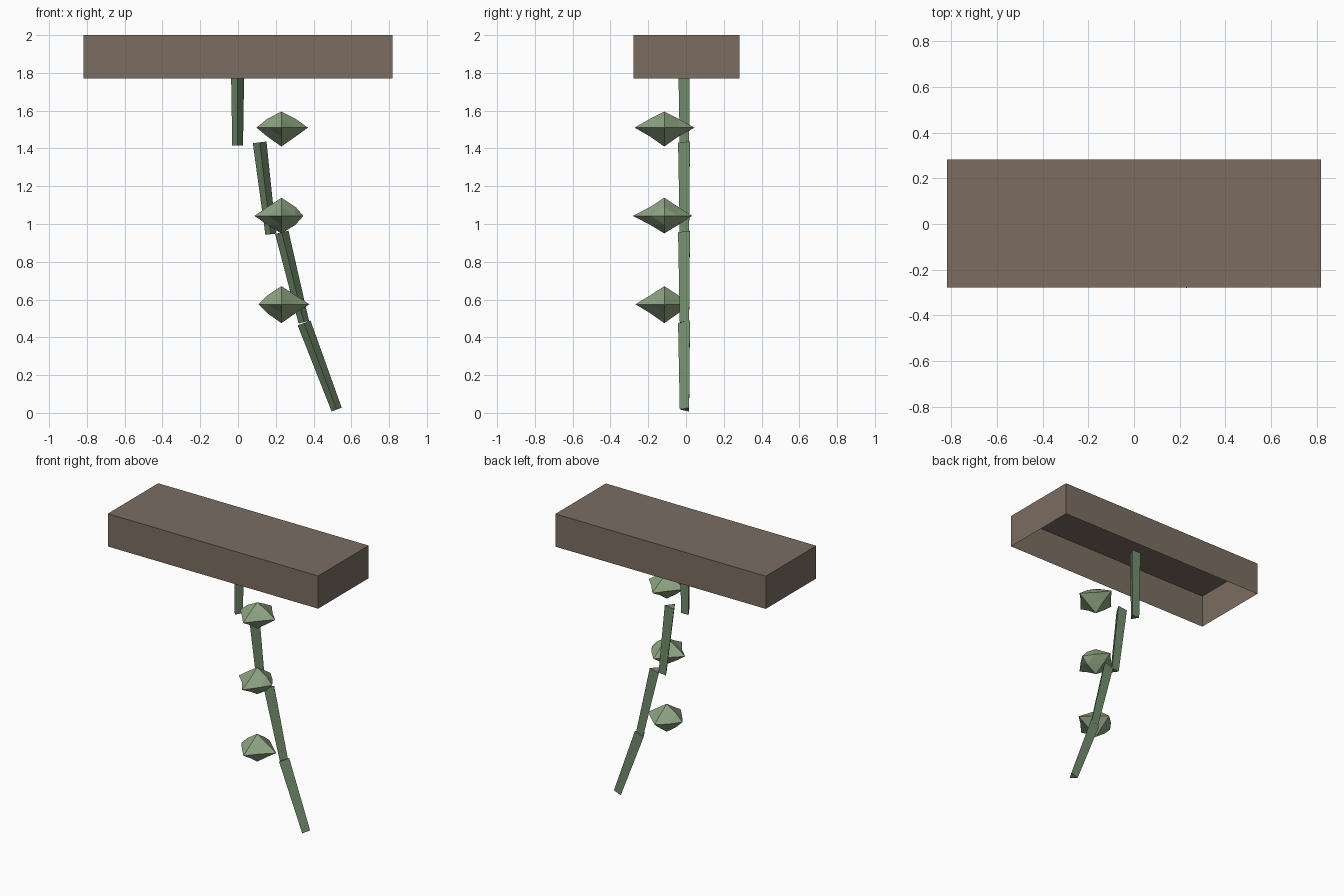
import bpy, bmesh, math
from mathutils import Matrix, Vector

if "Cube" in bpy.data.objects:
    bpy.data.objects.remove(bpy.data.objects["Cube"])


def material(name, rgb):
    m = bpy.data.materials.new(name)
    m.diffuse_color = (*rgb, 1)
    m.use_nodes = True
    m.node_tree.nodes["Principled BSDF"].inputs["Base Color"].default_value = m.diffuse_color
    return m


def finish(bm, name, mat):
    bmesh.ops.recalc_face_normals(bm, faces=bm.faces[:])
    me = bpy.data.meshes.new(name)
    bm.to_mesh(me)
    bm.free()
    me.materials.append(mat)
    ob = bpy.data.objects.new(name, me)
    bpy.context.collection.objects.link(ob)
    return ob


brown = material("box_brown", (0.20, 0.155, 0.12))
stem_green = material("stem_green", (0.17, 0.27, 0.155))
leaf_green = material("leaf_green", (0.27, 0.37, 0.22))

# Planter box: thin shell, open underneath
bm = bmesh.new()
bmesh.ops.create_cube(bm, size=1)
bm.normal_update()
bottom = [f for f in bm.faces if f.normal.z < -0.5]
bmesh.ops.delete(bm, geom=bottom, context='FACES_ONLY')
bmesh.ops.transform(bm, verts=bm.verts[:], matrix=Matrix.Translation((0, 0.002, 1.885))
                    @ Matrix.Diagonal((1.636, 0.56, 0.23, 1)))
box = finish(bm, "planter_box", brown)
# keep the outside facing outward
bm = bmesh.new()
bm.from_mesh(box.data)
bm.normal_update()
if max(bm.faces, key=lambda f: f.calc_center_median().z).normal.z < 0:
    bmesh.ops.reverse_faces(bm, faces=bm.faces[:])
bm.to_mesh(box.data)
bm.free()


# Hanging stem: tapered three-sided pieces, each tilted a little more
def stem(i, length=0.49, r_top=0.042, r_bottom=0.033):
    bm = bmesh.new()
    rings = []
    for z, r in ((length / 2, r_top), (-length / 2, r_bottom)):
        angles = [math.radians(-90 + 120 * k) for k in range(3)]
        rings.append([bm.verts.new((r * math.cos(a), r * math.sin(a), z)) for a in angles])
    top, low = rings
    bm.faces.new(top)
    bm.faces.new(low[::-1])
    for k in range(3):
        n = (k + 1) % 3
        bm.faces.new((top[k], low[k], low[n], top[n]))
    bm.transform(Matrix.Translation((0.146 * i - 0.002, 0, 1.66 - 0.471 * i))
                 @ Matrix.Rotation(-0.12 * i, 4, 'Y'))
    finish(bm, f"stem_{i + 1}", stem_green)


for i in range(4):
    stem(i)


# Leaf clusters: subdivided octahedra with uneven tips
def leaf_cluster(i, z, tips):
    bm = bmesh.new()
    axes = [Vector(a) for a in ((-1, 0, 0), (1, 0, 0), (0, -1, 0),
                                (0, 1, 0), (0, 0, 1), (0, 0, -1))]
    v = [bm.verts.new((a.x * 0.15, a.y * 0.15, a.z * 0.094)) for a in axes]
    for a in (0, 1):
        for b in (2, 3):
            for c in (4, 5):
                bm.faces.new((v[a], v[b], v[c]))
    bmesh.ops.subdivide_edges(bm, edges=bm.edges[:], cuts=1, use_grid_fill=True)
    for p in bm.verts:
        for a, tip in zip(axes, tips):
            if p.co.normalized().dot(a) > 0.99:
                p.co = a * tip
                break
        else:
            if abs(p.co.z) < 0.001:
                p.co *= 0.94
    bmesh.ops.recalc_face_normals(bm, faces=bm.faces[:])
    bm.transform(Matrix.Translation((0.23, -0.115, z)))
    finish(bm, f"leaf_cluster_{i + 1}", leaf_green)


# tip lengths: left, right, front, back, up, down
leaf_cluster(0, 1.51, (0.132, 0.14, 0.157, 0.16, 0.085, 0.10))
leaf_cluster(1, 1.043, (0.143, 0.116, 0.167, 0.147, 0.096, 0.093))
leaf_cluster(2, 0.575, (0.122, 0.148, 0.153, 0.135, 0.096, 0.10))
